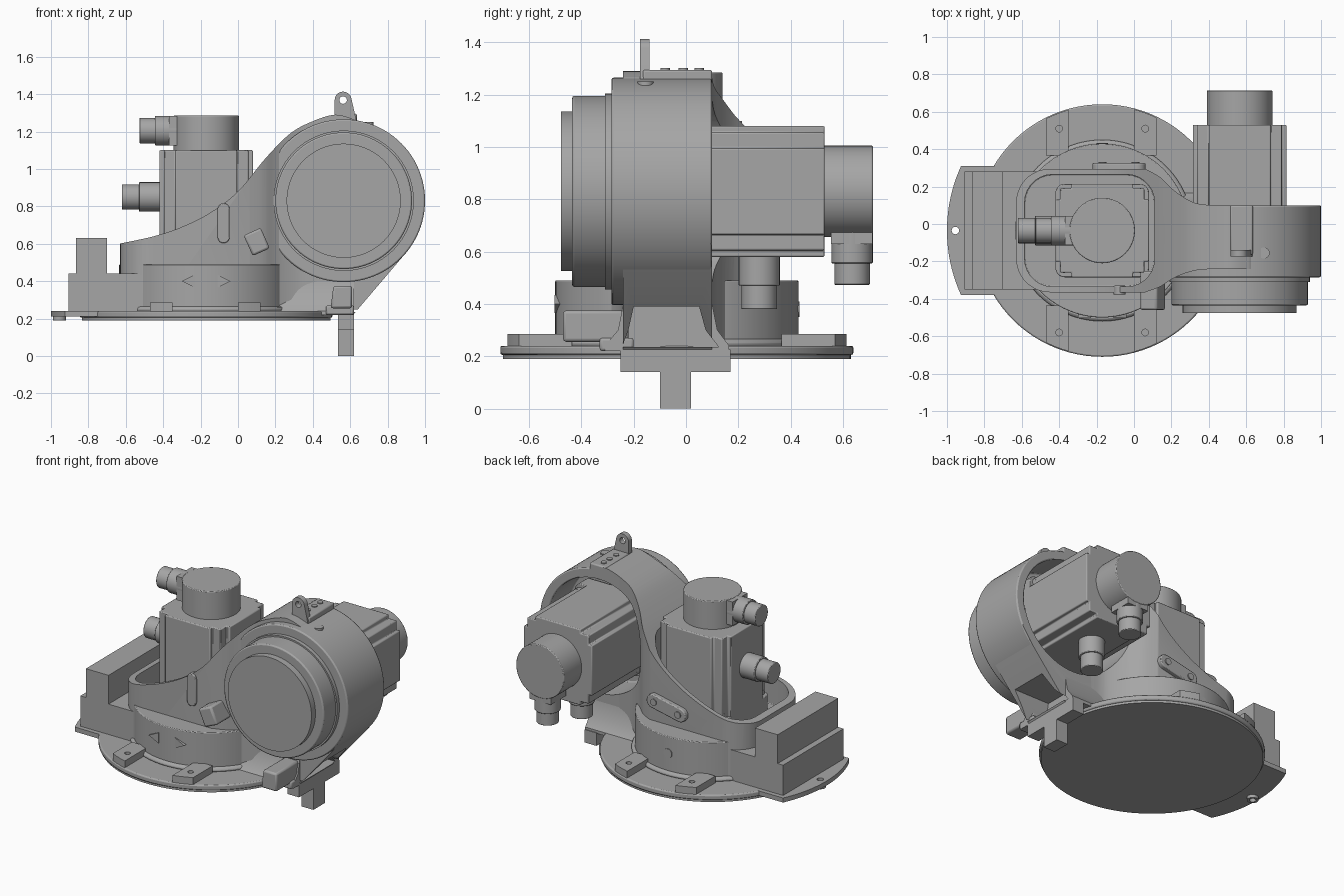
import bpy, bmesh, math
from mathutils import Matrix, Vector

if "Cube" in bpy.data.objects:
    bpy.data.objects.remove(bpy.data.objects["Cube"])

grey = bpy.data.materials.new("cast_grey")
grey.use_nodes = True
grey.diffuse_color = (0.38, 0.38, 0.38, 1)
grey.node_tree.nodes["Principled BSDF"].inputs["Base Color"].default_value = (0.38, 0.38, 0.38, 1)

# Columns map profile (u, v, extrusion) to world axes
AXES = {"x": ((0, 1, 0), (0, 0, 1), (1, 0, 0)),
        "y": ((1, 0, 0), (0, 0, 1), (0, 1, 0)),
        "z": ((1, 0, 0), (0, 1, 0), (0, 0, 1))}


def prism(name, pts, axis, lo, hi, bevel=0, M=None):
    """Extrude a closed profile along an axis."""
    u, v, w = (Vector(a) for a in AXES[axis])
    bm = bmesh.new()
    face = bm.faces.new([bm.verts.new(u * a + v * b + w * lo) for a, b in pts])
    ext = bmesh.ops.extrude_face_region(bm, geom=[face])
    bmesh.ops.translate(bm, vec=w * (hi - lo),
                        verts=[g for g in ext["geom"] if isinstance(g, bmesh.types.BMVert)])
    bmesh.ops.recalc_face_normals(bm, faces=bm.faces)
    me = bpy.data.meshes.new(name)
    bm.to_mesh(me)
    bm.free()
    if M:
        me.transform(M)
    me.materials.append(grey)
    ob = bpy.data.objects.new(name, me)
    bpy.context.collection.objects.link(ob)
    if bevel:
        mod = ob.modifiers.new("edge", "BEVEL")
        mod.width, mod.segments, mod.limit_method = bevel, 2, "ANGLE"
        mod.angle_limit = math.radians(40)
    return ob


def circle(c, r, n=64, start=0, sweep=360):
    full = sweep == 360
    angles = [math.radians(start + sweep * i / (n if full else n - 1)) for i in range(n)]
    return [(c[0] + r * math.cos(a), c[1] + r * math.sin(a)) for a in angles]


def rect(x0, x1, y0, y1, r=0, n=8):
    if not r:
        return [(x0, y0), (x1, y0), (x1, y1), (x0, y1)]
    corners = [(x1 - r, y1 - r), (x0 + r, y1 - r), (x0 + r, y0 + r), (x1 - r, y0 + r)]
    return [p for i, c in enumerate(corners) for p in circle(c, r, n, 90 * i, 90)]


def spline(pts, n=6):
    """Smooth curve through the points."""
    P = [Vector(p) for p in [pts[0]] + pts + [pts[-1]]]
    out = []
    for a, b, c, d in zip(P, P[1:], P[2:], P[3:]):
        for i in range(n):
            t = i / n
            q = b + (c - a) * t / 2 + (a * 2 - b * 5 + c * 4 - d) * t * t / 2 + (b * 3 - a - c * 3 + d) * t ** 3 / 2
            out.append(tuple(q))
    return out + [tuple(pts[-1])]


def boolean(ob, tool, op="DIFFERENCE"):
    mod = ob.modifiers.new("cut", "BOOLEAN")
    mod.object, mod.operation, mod.solver = tool, op, "EXACT"
    bpy.context.view_layer.objects.active = ob
    bpy.ops.object.modifier_apply(modifier=mod.name)
    bpy.data.objects.remove(tool)


def box(name, x0, x1, y0, y1, z0, z1, bevel=0, M=None):
    return prism(name, rect(x0, x1, y0, y1), "z", z0, z1, bevel, M)


CUP = (-0.17, -0.035)      # turntable centre in plan
RING = (0.565, 0.83)       # drum centre in elevation

# Turntable disc and its rim
prism("base_disc", circle(CUP, 0.665, 96), "z", 0.19, 0.21)
prism("base_rim", circle(CUP, 0.675, 96), "z", 0.205, 0.24, 0.008)

# Mounting pads clipped by the rim
for side in (1, -1):
    for x0, x1, bx in ((-0.47, -0.35, -0.4), (0.0, 0.12, 0.06)):
        y0, y1 = sorted((CUP[1] + side * 0.4, CUP[1] + side * 0.7))
        pad = box("mounting_pad", x0, x1, y0, y1, 0.22, 0.285)
        boolean(pad, prism("clip", circle(CUP, 0.67, 96), "z", 0.1, 0.5), "INTERSECT")
        boolean(pad, prism("hole", circle((bx, CUP[1] + side * 0.545), 0.018, 16), "z", 0.25, 0.4))

# Side plate with locating hole and stub
plate = prism("side_plate", [(-0.5, 0.31), (-0.77, 0.31)] + circle(CUP, 0.83, 20, 155.5, 49)
              + [(-0.77, -0.38), (-0.5, -0.38)], "z", 0.21, 0.24)
boolean(plate, prism("hole", circle((-0.955, -0.035), 0.02, 20), "z", 0.1, 0.4))
stub = prism("plate_bush", circle((-0.955, -0.035), 0.035, 24), "z", 0.19, 0.215)
boolean(stub, prism("hole", circle((-0.955, -0.035), 0.02, 20), "z", 0.1, 0.4))

# Connection box with raised ridge
prism("connection_box", [(-0.905, 0.23), (-0.905, 0.44), (-0.865, 0.44), (-0.865, 0.63),
                         (-0.7, 0.63), (-0.7, 0.44), (-0.5, 0.44), (-0.5, 0.23)], "y", -0.35, 0.28)

# Cup at the bottom of the housing
well = rect(-0.585, 0.11, -0.335, 0.265, 0.15)
cup = prism("cup", circle(CUP, 0.465, 96), "z", 0.23, 0.49, 0.03)
prism("cup_foot", circle(CUP, 0.485, 96), "z", 0.23, 0.265, 0.015)

# Housing body: side profile intersected with plan outline
slope = spline([(-0.635, 0.6), (-0.45, 0.64), (-0.3, 0.69), (-0.15, 0.765), (0.0, 0.88),
                (0.15, 1.06), (0.28, 1.19), (0.4, 1.255), (0.52, 1.29), (0.62, 1.265)])
body = prism("housing_body", slope + [(0.9, 1.0), (0.95, 0.63), (0.88, 0.53), (0.62, 0.225), (-0.635, 0.225)],
             "y", -0.6, 0.6)
back = spline([(0.06, 0.295), (0.14, 0.25), (0.22, 0.175), (0.32, 0.115), (0.42, 0.1)])
front = spline([(0.42, -0.24), (0.32, -0.25), (0.22, -0.285), (0.14, -0.335), (0.06, -0.365)])
left_end = circle((-0.45, 0.115), 0.18, 10, 90, 90) + circle((-0.45, -0.185), 0.18, 10, 180, 90)
plan = left_end + front[::-1] + [(1.0, -0.24), (1.0, 0.1)] + back[::-1]
boolean(body, prism("plan", plan, "z", 0, 2), "INTERSECT")
boolean(body, prism("well", well, "z", 0.47, 2))
boolean(body, prism("bore", circle(RING, 0.375), "y", -0.12, 0.4))
boolean(cup, prism("well", well, "z", 0.47, 2))

# Flared foot under the drum with an open pocket
pocket = [(-0.245, 0.235), (0.125, 0.235), (0.075, 0.3), (0.05, 0.39), (-0.2, 0.39), (-0.22, 0.3)]
foot = prism("flared_foot", [(-0.31, 0.22), (0.165, 0.22), (0.165, 0.24), (0.12, 0.3), (0.1, 0.4),
                             (-0.24, 0.4), (-0.26, 0.3), (-0.31, 0.24)], "x", 0.15, 0.62)
for part in (body, foot):
    boolean(part, prism("pocket", pocket, "x", 0.5, 1.1))
box("stop_bar", 0.535, 0.62, -0.25, 0.17, 0.14, 0.225)
box("stop_pin", 0.535, 0.62, -0.1, 0.02, 0, 0.15)

# Drum ring, open to the back, with output flange
ring = prism("drum_ring", circle(RING, 0.435, 96), "y", -0.285, 0.1, 0.008)
boolean(ring, prism("bore", circle(RING, 0.375, 96), "y", -0.12, 0.4))
prism("output_collar", circle(RING, 0.375, 96), "y", -0.31, -0.2)
prism("output_flange", circle(RING, 0.365, 96), "y", -0.435, -0.3, 0.008)
prism("output_face", circle(RING, 0.305, 96), "y", -0.477, -0.43)
prism("drum_plug", circle((0.695, -0.155), 0.03, 24), "z", 1.1, 1.25)

# Lifting lug on its bolted top plate
top = box("lug_plate", 0.515, 0.635, -0.165, 0.1, 1.2, 1.295, 0.008)
for y in (0.05, -0.01, -0.08):
    prism("plate_bolt", circle((0.565, y), 0.018, 16), "z", 1.28, 1.301)
lug = prism("lifting_lug", [(0.635, 1.25)] + circle((0.562, 1.368), 0.045, 20, 10, 170) + [(0.517, 1.25)],
            "y", -0.175, -0.14)
boolean(lug, prism("hole", circle((0.562, 1.368), 0.02, 20), "y", -0.3, 0))


def motor(prefix, M):
    """Servo motor along local z with both sockets toward local -x."""
    h, c = 0.25, 0.205
    cross = [(sx * a, sy * b) for sx, sy, order in ((1, 1, 1), (-1, 1, -1), (-1, -1, 1), (1, -1, -1))
             for a, b in ((h, 0.165), (c + 0.02, 0.165), (c + 0.02, c + 0.02), (0.165, c + 0.02), (0.165, h))[::order]]
    prism(prefix + "_body", cross, "z", 0.0, 0.63, 0.006, M)
    prism(prefix + "_mount", rect(-h, h, -h, h, 0.05), "z", 0, 0.1, 0.005, M)
    prism(prefix + "_encoder", circle((0, 0), 0.175), "z", 0.62, 0.815, 0.005, M)
    box(prefix + "_socket_arm", -0.2, 0, -0.078, 0.078, 0.655, 0.812, 0, M)
    for z, x0, x1, x2 in ((0.38, -0.2, -0.36, -0.45), (0.735, -0.1, -0.275, -0.357)):
        prism(prefix + "_socket", circle((0, z), 0.079, 32), "x", x1, x0, 0.004, M)
        prism(prefix + "_socket_tip", circle((0, z), 0.068, 32), "x", x2, x1 + 0.02, 0.004, M)
    for sx in (1, -1):
        for sy in (1, -1):
            prism(prefix + "_bolt", circle((sx * c, sy * c), 0.022, 12), "z", 0.09, 0.13, 0, M)


motor("upright_motor", Matrix.Translation((-0.17, -0.035, 0.47)))
turn = Matrix(((0, 1, 0, 0.565), (0, 0, 1, -0.1), (1, 0, 0, 0.83), (0, 0, 0, 1)))
motor("drum_motor", turn)


def slot(r, half, n=12):
    return circle((half, 0), r, n, -90, 180) + circle((-half, 0), r, n, 90, 180)


# Raised slot on the front wall, tilted bolted plate on the back wall
prism("front_slot", slot(0.032, 0.075), "y", -0.378, -0.33, 0.004,
      Matrix.Translation((-0.077, 0, 0.71)) @ Matrix.Rotation(math.radians(90), 4, "Y"))
tilt = Matrix.Translation((-0.08, 0, 0.61)) @ Matrix.Rotation(math.radians(-12), 4, "Y")
prism("back_plate", slot(0.045, 0.1), "y", 0.27, 0.325, 0.006, tilt)
for x in (-0.09, 0.09):
    prism("back_plate_bolt", circle((x, 0), 0.022, 16), "y", 0.3, 0.332, 0, tilt)
prism("back_port", circle((-0.17, 0.38), 0.03, 24), "y", 0.35, 0.434)

# Stop blocks on the front
block = Matrix.Translation((0.1, 0, 0.61)) @ Matrix.Rotation(math.radians(-24), 4, "Y")
box("tilted_stop", -0.05, 0.05, -0.46, -0.25, -0.06, 0.06, 0.012, block)
prism("lower_stop", [(0.495, 0.255), (0.61, 0.255), (0.61, 0.375), (0.51, 0.375)], "y", -0.47, -0.22, 0.012)
box("lower_stop_base", 0.47, 0.62, -0.33, -0.2, 0.22, 0.27, 0.01)

# Direction arrows on the cup
for s in (1, -1):
    prism("direction_arrow", [(CUP[0] + s * 0.06, 0.365), (CUP[0] + s * 0.13, 0.4), (CUP[0] + s * 0.06, 0.435)],
          "y", -0.502, -0.47)

# Smooth round faces, keep hard edges
bpy.ops.object.select_all(action="DESELECT")
for ob in bpy.context.collection.objects:
    if ob.type == "MESH":
        ob.select_set(True)
        bpy.context.view_layer.objects.active = ob
bpy.ops.object.shade_smooth_by_angle(angle=math.radians(32))
